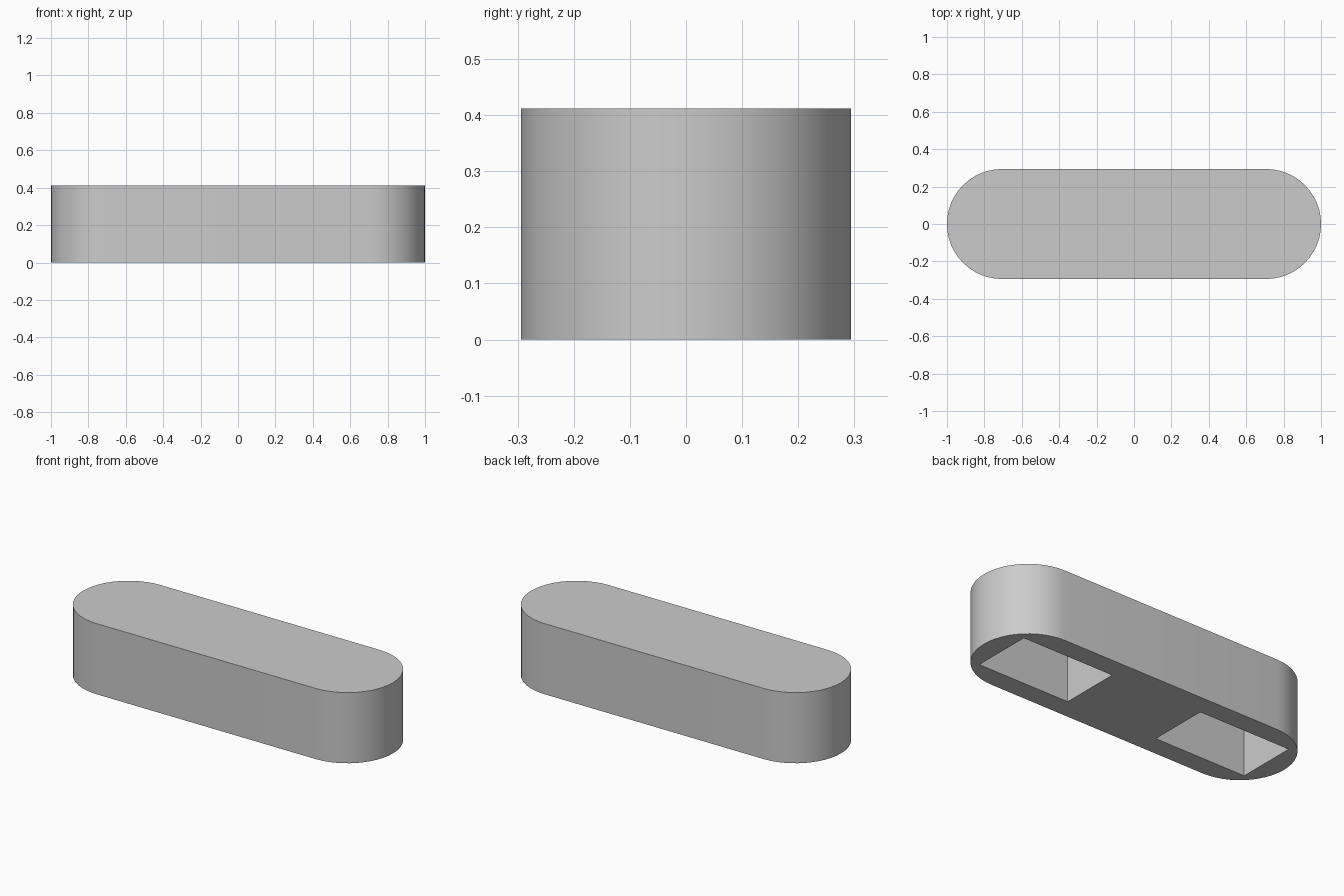
import bpy
import bmesh
from math import pi, sin, cos, radians

cube = bpy.data.objects.get("Cube")
if cube:
    bpy.data.objects.remove(cube, do_unlink=True)

UNIT = 2 / 34            # the block is 34 x 10 x 7 units
RADIUS = 5 * UNIT
HEIGHT = 7 * UNIT
END_X = 12 * UNIT        # centre of each rounded end
WALL = 2 * UNIT
SEGMENTS = 24            # facets per rounded end

grey = bpy.data.materials.new("light_grey")
grey.use_nodes = True
color = (0.6, 0.6, 0.6, 1)
grey.diffuse_color = color
grey.node_tree.nodes["Principled BSDF"].inputs["Base Color"].default_value = color


def prism(name, outline, bottom, top):
    """Extrude a flat outline straight up between two heights."""
    bm = bmesh.new()
    face = bm.faces.new([bm.verts.new((x, y, bottom)) for x, y in outline])
    extruded = bmesh.ops.extrude_face_region(bm, geom=[face])
    verts = [v for v in extruded["geom"] if isinstance(v, bmesh.types.BMVert)]
    bmesh.ops.translate(bm, vec=(0, 0, top - bottom), verts=verts)
    bmesh.ops.recalc_face_normals(bm, faces=bm.faces)
    mesh = bpy.data.meshes.new(name)
    bm.to_mesh(mesh)
    bm.free()
    mesh.materials.append(grey)
    obj = bpy.data.objects.new(name, mesh)
    bpy.context.collection.objects.link(obj)
    return obj


# Round-ended body
outline = []
for side in (1, -1):
    for i in range(SEGMENTS + 1):
        a = -pi / 2 + pi * i / SEGMENTS
        outline.append((side * (END_X + RADIUS * cos(a)), side * RADIUS * sin(a)))
body = prism("rounded_block", outline, 0, HEIGHT)
bpy.context.view_layer.objects.active = body
body.select_set(True)

# Rectangular pockets in the underside
half_x, half_y = 5 * UNIT, RADIUS - WALL
for label, x in (("left", 10 * UNIT), ("right", -10 * UNIT)):
    corners = [(x + sx * half_x, sy * half_y)
               for sx, sy in ((-1, -1), (1, -1), (1, 1), (-1, 1))]
    cutter = prism(label + "_pocket_cutter", corners, -WALL, HEIGHT - WALL)
    cutter.hide_render = True
    cut = body.modifiers.new(label + "_pocket", "BOOLEAN")
    cut.operation = "DIFFERENCE"
    cut.solver = "EXACT"
    cut.object = cutter
    bpy.ops.object.modifier_apply(modifier=cut.name)
    bpy.data.objects.remove(cutter, do_unlink=True)

bpy.ops.object.shade_smooth_by_angle(angle=radians(30))
